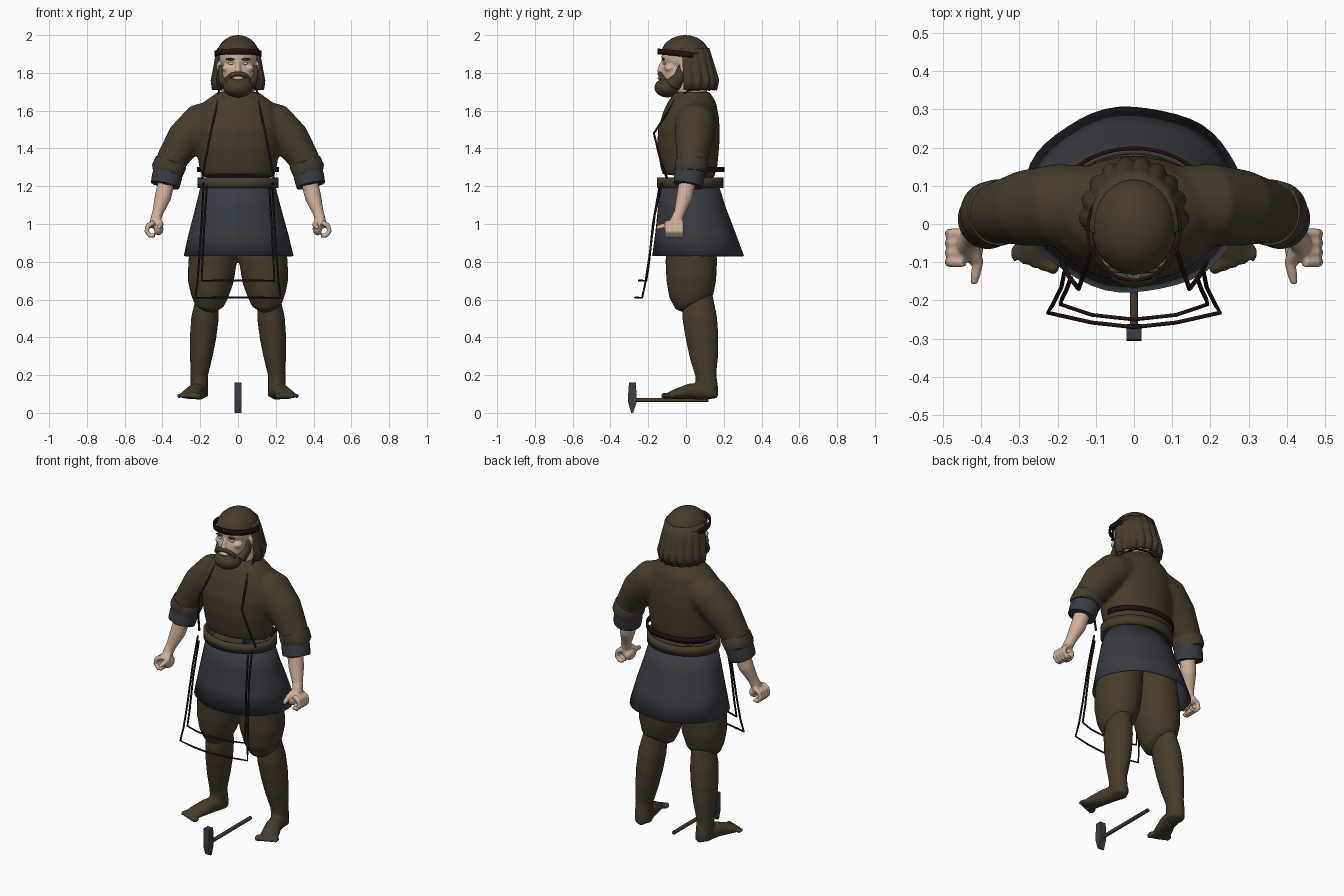
import bpy, bmesh, math
from mathutils import Vector, Matrix

old = bpy.data.objects.get("Cube")
if old:
    bpy.data.objects.remove(old)


def material(name, r, g, b):
    m = bpy.data.materials.new(name)
    m.use_nodes = True
    m.diffuse_color = (r, g, b, 1)
    bsdf = m.node_tree.nodes["Principled BSDF"]
    bsdf.inputs["Base Color"].default_value = (r, g, b, 1)
    bsdf.inputs["Roughness"].default_value = 0.8
    return m


BROWN = material("brown cloth", 0.062, 0.045, 0.025)
GREY = material("slate cloth", 0.042, 0.043, 0.055)
SKIN = material("skin", 0.62, 0.44, 0.33)
CORD = material("dark red leather", 0.018, 0.005, 0.006)
IRON = material("iron", 0.045, 0.047, 0.058)
WOOD = material("handle wood", 0.07, 0.04, 0.022)
WHITE = material("eye white", 0.6, 0.57, 0.53)


def finish(name, bm, mat, voxel=0, thick=0, angle=40):
    bmesh.ops.recalc_face_normals(bm, faces=bm.faces)
    me = bpy.data.meshes.new(name)
    bm.to_mesh(me)
    bm.free()
    me.materials.append(mat)
    me.polygons.foreach_set("use_smooth", [True] * len(me.polygons))
    me.set_sharp_from_angle(angle=math.radians(angle))
    ob = bpy.data.objects.new(name, me)
    bpy.context.collection.objects.link(ob)
    if voxel:  # melt overlapping volumes into one skin
        rm = ob.modifiers.new("blend", "REMESH")
        rm.mode, rm.voxel_size, rm.use_smooth_shade = "VOXEL", voxel, True
        sm = ob.modifiers.new("soften", "SMOOTH")
        sm.factor, sm.iterations = 0.5, 4
    if thick:
        so = ob.modifiers.new("thickness", "SOLIDIFY")
        so.thickness, so.offset = thick, 0
    return ob


def loft(bm, rings, side=1, up=(0, 1, 0), n=24):
    """Rings are (x, y, z, radius across, radius along up)."""
    pts = [Vector((r[0] * side, r[1], r[2])) for r in rings]
    loops = []
    for i, p in enumerate(pts):
        t = (pts[min(i + 1, len(pts) - 1)] - pts[max(i - 1, 0)]).normalized()
        v = Vector(up)
        v = (v - t * v.dot(t)).normalized()
        u = v.cross(t)
        ru, rv = rings[i][3], rings[i][-1]
        loops.append([bm.verts.new(p + u * ru * math.cos(a) + v * rv * math.sin(a))
                      for a in (math.tau * k / n for k in range(n))])
    for a, b in zip(loops, loops[1:]):
        for k in range(n):
            bm.faces.new((a[k], a[(k + 1) % n], b[(k + 1) % n], b[k]))
    bm.faces.new(loops[0])
    bm.faces.new(loops[-1])


def ball(bm, c, r):
    bmesh.ops.create_uvsphere(bm, u_segments=24, v_segments=16, radius=1,
                              matrix=Matrix.LocRotScale(Vector(c), None, Vector(r)))


def shell(name, rings, mat, thick, start=0, end=360, n=48, tilt=0, wave=0, freq=8):
    """Open wall; rings are (z, rx, centre y, ry), angles run from +x through the back."""
    bm = bmesh.new()
    loops = []
    for j, (z, rx, cy, ry) in enumerate(rings):
        row = []
        for k in range(n + 1):
            a = math.radians(start + (end - start) * k / n)
            w = 1 + wave * j / (len(rings) - 1) * math.cos(a * freq)
            y = cy + ry * w * math.sin(a)
            row.append(bm.verts.new((rx * w * math.cos(a), y, z + tilt * y)))
        loops.append(row)
    for a, b in zip(loops, loops[1:]):
        for k in range(n):
            bm.faces.new((a[k], a[k + 1], b[k + 1], b[k]))
    bmesh.ops.remove_doubles(bm, verts=bm.verts, dist=0.0001)
    return finish(name, bm, mat, thick=thick)


def cord(name, pts, radius=0.006):
    cu = bpy.data.curves.new(name, "CURVE")
    cu.dimensions, cu.bevel_depth, cu.bevel_resolution = "3D", radius, 1
    cu.use_fill_caps = True
    sp = cu.splines.new("POLY")
    sp.points.add(len(pts) - 1)
    for p, c in zip(sp.points, pts):
        p.co = (*c, 1)
    cu.materials.append(CORD)
    bpy.context.collection.objects.link(bpy.data.objects.new(name, cu))


SIDES = ((1, "left"), (-1, "right"))

# Shirt: torso blended with both sleeves
bm = bmesh.new()
loft(bm, [(0, .01, 1.25, .19, .135), (0, .015, 1.3, .205, .15), (0, .012, 1.4, .22, .163),
          (0, .015, 1.49, .232, .165), (0, .028, 1.58, .22, .148), (0, .035, 1.65, .175, .125),
          (0, .035, 1.7, .105, .09)], n=40)
for s, _ in SIDES:
    loft(bm, [(.08, .05, 1.57, .1), (.2, .05, 1.53, .108), (.28, .042, 1.45, .1),
              (.345, .032, 1.35, .083), (.375, .025, 1.285, .078)], s)
finish("shirt", bm, BROWN, voxel=.011)

# Arms: turned cuffs, forearms and gripping hands
for s, side in SIDES:
    bm = bmesh.new()
    loft(bm, [(.352, .03, 1.335, .08), (.355, .03, 1.325, .087), (.376, .025, 1.28, .086),
              (.378, .025, 1.272, .076)], s, n=32)
    finish(side + "_sleeve_fold", bm, BROWN)
    bm = bmesh.new()
    loft(bm, [(.367, .022, 1.3, .075), (.376, .018, 1.25, .08), (.386, .01, 1.205, .077),
              (.385, .01, 1.21, .065)], s, n=32)
    finish(side + "_cuff", bm, GREY)
    bm = bmesh.new()
    loft(bm, [(.375, .01, 1.24, .045), (.398, -.008, 1.14, .043), (.425, -.035, 1.06, .029),
              (.437, -.05, 1.02, .028, .032), (.437, -.062, .985, .027, .042)], s)
    for k in range(4):
        y = -.025 - .025 * k
        loft(bm, [(.445, y, 1.01, .014), (.477, y, .99, .014), (.484, y, .96, .013),
                  (.465, y, .938, .013), (.44, y, .94, .011)], s, n=10)
    loft(bm, [(.425, -.06, 1.02, .02), (.408, -.1, .995, .015), (.415, -.135, .985, .013),
              (.42, -.157, .98, .009)], s, up=(0, 0, 1), n=12)
    ball(bm, (.42 * s, -.065, .975), (.025, .045, .035))
    finish(side + "_arm_and_hand", bm, SKIN, voxel=.005)

# Baggy trousers
bm = bmesh.new()
for s, _ in SIDES:
    loft(bm, [(.09, .02, 1.17, .09, .12), (.12, .028, .95, .125, .13), (.135, .028, .8, .128, .137),
              (.145, .028, .7, .123, .132), (.15, .028, .62, .1, .118), (.152, .035, .575, .08, .095),
              (.155, .045, .56, .05, .06)], s)
finish("trousers", bm, BROWN, voxel=.011)

# Lower legs with feet and toes
for s, side in SIDES:
    bm = bmesh.new()
    loft(bm, [(.16, .06, .62, .06, .08), (.175, .073, .5, .073, .092), (.185, .085, .4, .07, .087),
              (.195, .095, .3, .06, .076), (.205, .105, .2, .046, .056),
              (.205, .112, .13, .046, .058), (.203, .115, .085, .045, .055)], s)
    loft(bm, [(.195, .165, .105, .025, .028), (.203, .11, .112, .044, .042), (.225, .02, .114, .046, .042),
              (.25, -.05, .1, .052, .028), (.262, -.085, .092, .05, .018)], s, up=(0, 0, 1))
    for k in range(5):
        x, y = .212 + .025 * k, -.108 + .008 * k
        ball(bm, (x * s, y, .09), (.018 - .002 * k, .026, .018 - .0015 * k))
    finish(side + "_leg_and_foot", bm, BROWN, voxel=.008)

# Skirt, belt and the tie behind the waist
shell("skirt", [(1.2, .195, .02, .152), (1.08, .225, .032, .178), (.95, .26, .05, .21),
                (.83, .288, .064, .24)], GREY, .006, wave=.012, freq=7)
shell("belt", [(1.19, .207, .022, .168), (1.245, .207, .022, .168)], BROWN, .016)
shell("back_tie", [(1.275, .212, .03, .168), (1.302, .212, .03, .168)], CORD, .01, start=0, end=180)

# Apron outline cords
for s, side in SIDES:
    cord(side + "_neck_strap", [(0, .125, 1.71), (.07 * s, .1, 1.715), (.1 * s, .02, 1.71),
                                (.108 * s, -.06, 1.65), (.145 * s, -.17, 1.48), (.172 * s, -.135, 1.34),
                                (.19 * s, -.1, 1.24)])
outer = [(.182, -.125, 1.22), (.19, -.165, 1.05), (.205, -.195, .82), (.215, -.215, .69), (.226, -.232, .61)]
inner = [(.165, -.14, 1.2), (.178, -.175, 1.0), (.188, -.195, .8), (.193, -.21, .7)]
for name, path, mid in (("outer", outer, -.27), ("inner", inner, -.25)):
    z = path[-1][2]
    hem = [(x, mid + (.012 if x else 0), z) for x in (.11, 0, -.11)]
    cord(name + "_apron_cord", path + hem + [(-x, y, h) for x, y, h in reversed(path)], .0055)

# Head and neck
bm = bmesh.new()
loft(bm, [(0, .035, 1.64, .085, .08), (0, .03, 1.71, .088, .08), (0, .02, 1.8, .07, .075)])
ball(bm, (0, -.01, 1.885), (.1, .12, .1))
ball(bm, (0, -.05, 1.8), (.083, .083, .095))
ball(bm, (0, -.125, 1.813), (.019, .028, .016))
loft(bm, [(0, -.115, 1.87, .01), (0, -.132, 1.835, .013), (0, -.14, 1.812, .013)], n=12)
for s, _ in SIDES:
    ball(bm, (.06 * s, -.085, 1.825), (.026, .03, .02))
    ball(bm, (.1 * s, -.01, 1.83), (.014, .024, .033))
finish("head", bm, SKIN, voxel=.006)

for s, side in SIDES:
    bm = bmesh.new()
    ball(bm, (.037 * s, -.114, 1.85), (.015, .007, .007))
    finish(side + "_eye", bm, WHITE)
    bm = bmesh.new()
    ball(bm, (.038 * s, -.12, 1.872), (.028, .008, .006))
    finish(side + "_eyebrow", bm, BROWN)

# Beard and moustache
bm = bmesh.new()
ball(bm, (0, -.098, 1.722), (.08, .07, .052))
for s, _ in SIDES:
    loft(bm, [(.092 * s, -.02, 1.84, .012, .02), (.09 * s, -.035, 1.78, .018, .03),
              (.068 * s, -.07, 1.735, .03, .045)], n=14)
    loft(bm, [(0, -.14, 1.797, .012), (.035 * s, -.136, 1.79, .013), (.062 * s, -.115, 1.762, .013)], n=12)
finish("beard", bm, BROWN, voxel=.006)
bm = bmesh.new()
ball(bm, (0, -.139, 1.772), (.03, .012, .009))
finish("lips", bm, SKIN)

# Hair: rounded crown, hanging locks and headband
bm = bmesh.new()
ball(bm, (0, -.005, 1.89), (.113, .13, .11))
cut = bmesh.ops.bisect_plane(bm, geom=bm.verts[:] + bm.edges[:] + bm.faces[:],
                             plane_co=(0, 0, 1.89), plane_no=(0, .12, 1), clear_inner=True)
bmesh.ops.holes_fill(bm, edges=[e for e in cut["geom_cut"] if isinstance(e, bmesh.types.BMEdge)])
finish("hair_crown", bm, BROWN, angle=60)
shell("hair_locks", [(1.93, .1, 0, .115), (1.87, .113, .008, .125), (1.81, .122, .012, .138),
                     (1.76, .13, .015, .148), (1.71, .122, .015, .135)],
      BROWN, .018, start=-12, end=192, n=72, wave=.06, freq=18)
shell("headband", [(1.884, .121, -.015, .132), (1.914, .121, -.015, .132)], CORD, .008, tilt=-.1)

# Hammer lying on the ground
bm = bmesh.new()
profile = [(-.302, .16), (-.266, .16), (-.262, .1), (-.262, .055), (-.28, 0), (-.29, 0),
           (-.306, .055), (-.306, .1)]
face = bm.faces.new([bm.verts.new((-.019, y, z)) for y, z in profile])
ext = bmesh.ops.extrude_face_region(bm, geom=[face])
bmesh.ops.translate(bm, vec=(.038, 0, 0), verts=[v for v in ext["geom"] if isinstance(v, bmesh.types.BMVert)])
finish("hammer_head", bm, IRON, angle=20)
bm = bmesh.new()
loft(bm, [(0, -.27, .068, .011), (0, .12, .068, .011)], up=(0, 0, 1), n=12)
finish("hammer_handle", bm, WOOD)
